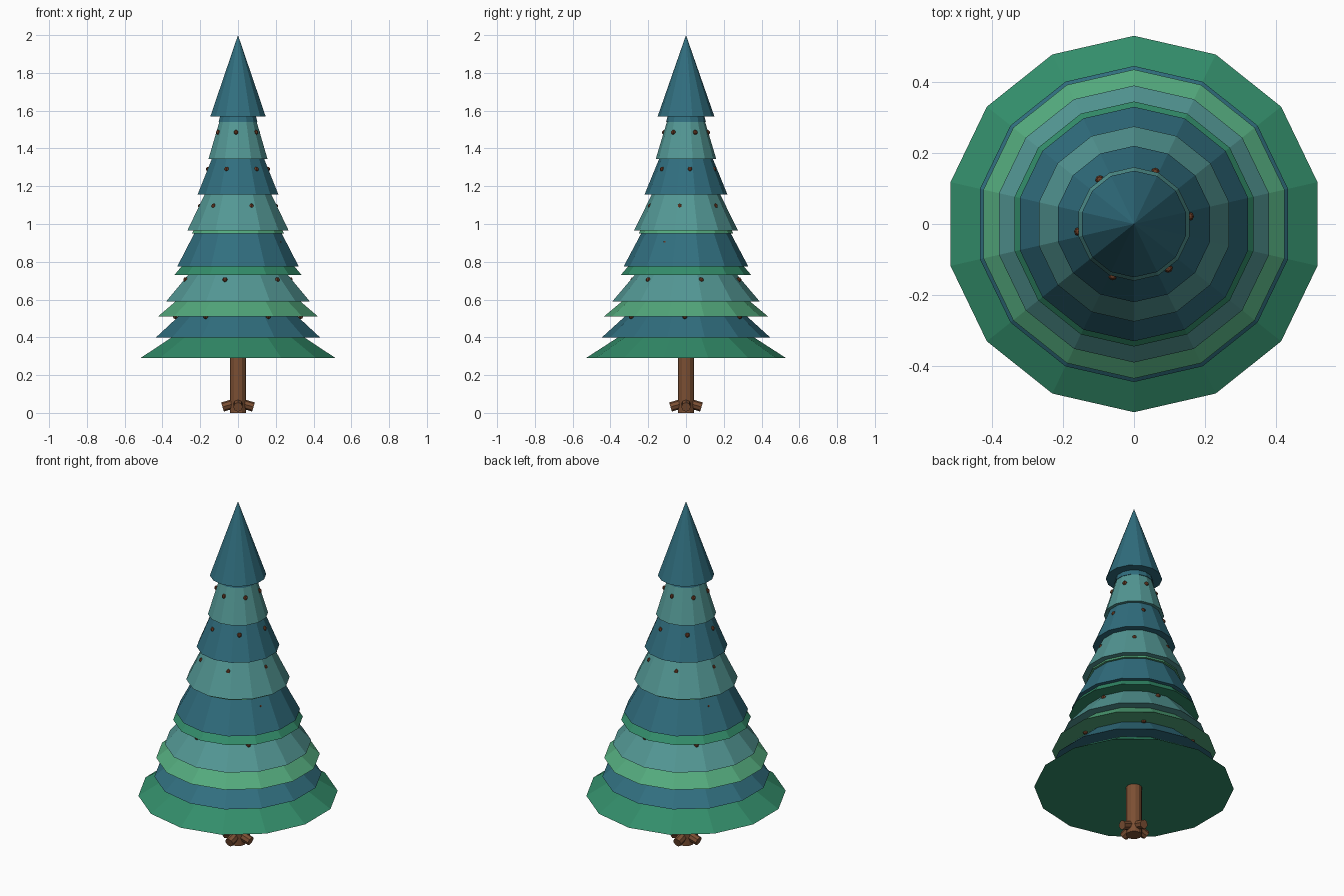
import bpy
from math import radians, cos, sin, pi
from mathutils import Vector

if "Cube" in bpy.data.objects:
    bpy.data.objects.remove(bpy.data.objects["Cube"])


def material(name, rgb):
    m = bpy.data.materials.new(name)
    m.diffuse_color = [(c / 255) ** 2.2 for c in rgb] + [1]
    m.use_nodes = True
    m.node_tree.nodes["Principled BSDF"].inputs["Base Color"].default_value = m.diffuse_color
    return m


GREEN = material("deep_green", (54, 140, 106))
LIGHT = material("light_green", (84, 168, 124))
BLUE = material("blue_green", (52, 110, 126))
TEAL = material("pale_teal", (84, 150, 147))
BARK = material("bark", (122, 80, 54))
CONE = material("cone_brown", (105, 62, 42))


def frustum(name, sides, r1, r2, z1, z2, mat):
    bpy.ops.mesh.primitive_cone_add(vertices=sides, radius1=r1, radius2=r2, depth=z2 - z1,
                                    location=(0, 0, (z1 + z2) / 2))
    o = bpy.context.object
    o.name = name
    o.data.materials.append(mat)
    return o


# Branch tiers: bottom z, bottom radius, radius lost per unit height, height, material
tiers = [
    (0.29, 0.53, 1.55, 0.20, GREEN), (0.51, 0.435, 1.20, 0.20, LIGHT),
    (0.73, 0.345, 0.85, 0.20, GREEN), (0.95, 0.25, 0.52, 0.20, LIGHT),
    (0.40, 0.445, 1.10, 0.25, BLUE), (0.59, 0.39, 0.85, 0.25, TEAL),
    (0.775, 0.33, 0.53, 0.25, BLUE), (0.965, 0.275, 0.49, 0.25, TEAL),
    (1.155, 0.22, 0.41, 0.25, BLUE), (1.345, 0.16, 0.30, 0.25, TEAL),
    (1.54, 0.105, 0.25, 0.12, BLUE),
]
for i, (z, r, slope, h, mat) in enumerate(tiers):
    frustum(f"branch_tier_{i + 1}", 14, r, r - slope * h, z, z + h, mat)
frustum("tree_top", 14, 0.15, 0, 1.57, 2.0, BLUE)

# Trunk
frustum("trunk", 12, 0.043, 0.043, 0.0, 0.40, BARK)

# Four stubby roots sloping down from the trunk
for k in range(4):
    a = k * pi / 2
    p0 = Vector((0.02 * cos(a), 0.02 * sin(a), 0.05))
    p1 = Vector((0.082 * cos(a), 0.082 * sin(a), 0.031))
    d = p1 - p0
    bpy.ops.mesh.primitive_cylinder_add(vertices=8, radius=0.025, depth=d.length,
                                        location=(p0 + p1) / 2,
                                        rotation=d.to_track_quat('Z', 'Y').to_euler())
    root = bpy.context.object
    root.name = f"root_{k + 1}"
    root.data.materials.append(BARK)

# Small seed cones in rings of six, each ring twisted from the one below
for row in range(6):
    z = 0.51 + 0.195 * row
    r = 0.332 - 0.0435 * row
    for k in range(6):
        a = radians(-61) + 0.3 * row + k * pi / 3
        bpy.ops.mesh.primitive_uv_sphere_add(segments=8, ring_count=5, radius=0.013,
                                             location=(r * cos(a), r * sin(a), z))
        c = bpy.context.object
        c.name = f"seed_cone_{row + 1}_{k + 1}"
        c.data.materials.append(CONE)
